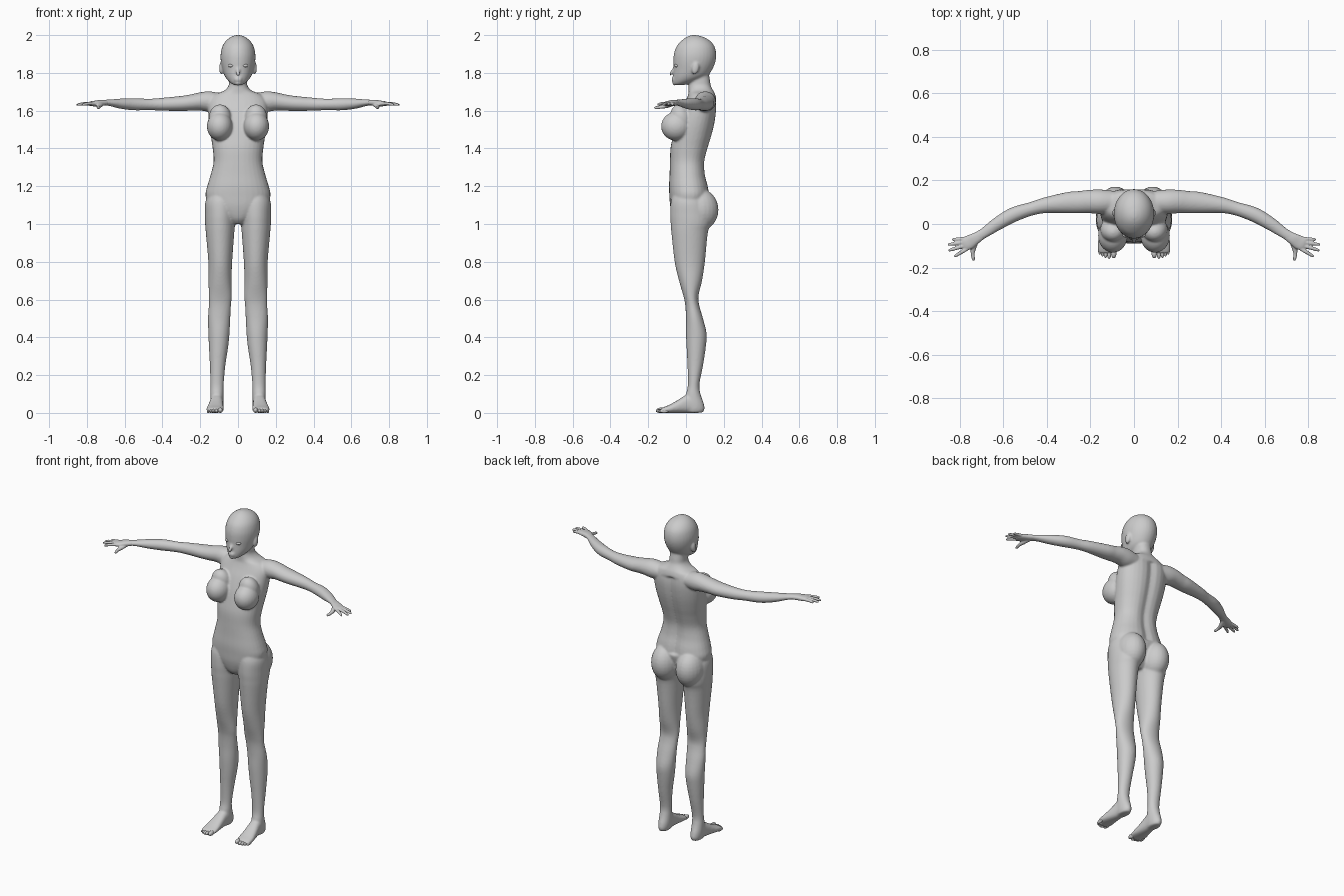
import bpy, bmesh, math
from mathutils import Vector, Matrix


def spline(rows, sub=4):
    # Catmull-Rom through rows of numbers
    out = []
    for i in range(len(rows) - 1):
        a, b, c, d = (rows[max(i - 1, 0)], rows[i], rows[i + 1], rows[min(i + 2, len(rows) - 1)])
        for k in range(sub):
            t = k / sub
            out.append([0.5 * (2 * q + (r - p) * t + (2 * p - 5 * q + 4 * r - s) * t * t
                               + (3 * q - p - 3 * r + s) * t ** 3) for p, q, r, s in zip(a, b, c, d)])
    return out + [list(rows[-1])]


def loft(bm, rows, upright=False, n=32, power=2.0):
    # rows: centre x, y, z, half width, half height of each oval ring
    rows = spline(rows)
    rings = []
    for i, (x, y, z, a, b) in enumerate(rows):
        if upright:
            u, v = Vector((1, 0, 0)), Vector((0, 1, 0))
        else:
            t = Vector(rows[min(i + 1, len(rows) - 1)][:3]) - Vector(rows[max(i - 1, 0)][:3])
            u, v = Vector((t.y, -t.x, 0)).normalized(), Vector((0, 0, 1))
        ring = []
        for k in range(n):
            c, s = math.cos(2 * math.pi * k / n), math.sin(2 * math.pi * k / n)
            c = math.copysign(abs(c) ** (2 / power), c)
            s = math.copysign(abs(s) ** (2 / power), s)
            ring.append(bm.verts.new(Vector((x, y, z)) + u * max(a, .001) * c + v * max(b, .001) * s))
        rings.append(ring)
    for r, q in zip(rings, rings[1:]):
        for k in range(n):
            bm.faces.new((r[k], r[(k + 1) % n], q[(k + 1) % n], q[k]))
    bm.faces.new(rings[0])
    bm.faces.new(rings[-1])
    return [v for r in rings for v in r]


def column(bm, rows, power=2.0):
    # rows: z, centre x, half width, front y, back y
    return loft(bm, [(cx, (f + k) / 2, z, w, (k - f) / 2) for z, cx, w, f, k in rows], True, power=power)


def ball(bm, centre, radii, tilt=0.0):
    m = Matrix.Translation(centre) @ Matrix.Rotation(tilt, 4, 'X') @ Matrix.Diagonal((*radii, 1))
    bmesh.ops.create_uvsphere(bm, u_segments=24, v_segments=16, radius=1, matrix=m)


def mirror(bm):
    dup = bmesh.ops.duplicate(bm, geom=bm.verts[:] + bm.edges[:] + bm.faces[:])['geom']
    for v in dup:
        if isinstance(v, bmesh.types.BMVert):
            v.co.x *= -1


def finish(bm, name, voxel=0, smooth=0):
    bmesh.ops.recalc_face_normals(bm, faces=bm.faces[:])
    for f in bm.faces:
        f.smooth = True
    me = bpy.data.meshes.new(name)
    bm.to_mesh(me)
    bm.free()
    ob = bpy.data.objects.new(name, me)
    bpy.context.collection.objects.link(ob)
    if voxel:
        m = ob.modifiers.new("fuse", 'REMESH')
        m.mode, m.voxel_size, m.use_smooth_shade = 'VOXEL', voxel, True
        m = ob.modifiers.new("soften", 'SMOOTH')
        m.factor, m.iterations = 0.5, smooth
    return ob


body = bmesh.new()
# legs
column(body, [(1.18, .085, .06, -.06, .08), (1.12, .092, .08, -.08, .11), (1.05, .094, .081, -.084, .13),
              (1.0, .095, .079, -.081, .13), (.95, .095, .075, -.077, .115), (.8, .094, .063, -.06, .10),
              (.7, .095, .061, -.037, .085), (.62, .094, .061, -.014, .066), (.57, .096, .059, -.004, .07),
              (.5, .1, .059, 0, .09), (.42, .101, .056, 0, .109), (.35, .103, .051, .003, .105),
              (.25, .108, .041, .008, .09), (.15, .111, .035, .01, .071), (.1, .112, .035, 0, .077),
              (.05, .112, .035, -.01, .094), (.02, .112, .032, -.01, .098), (.002, .112, .026, 0, .088)])
# feet
loft(body, [(x, y, h / 2, w, h / 2) for y, x, w, h in
            ((.07, .112, .028, .05), (.03, .112, .034, .1), (0, .114, .035, .095), (-.05, .118, .041, .064),
             (-.09, .121, .046, .042), (-.12, .122, .044, .03), (-.135, .122, .038, .022))], power=2.4)
# buttocks and breasts
ball(body, (.085, .07, 1.075), (.082, .102, .112))
ball(body, (.097, -.052, 1.517), (.068, .08, .076))
ball(body, (.095, -.025, 1.56), (.06, .055, .075), .35)
# arms
loft(body, [(.08, .10, 1.645, .05, .045), (.15, .102, 1.648, .056, .054), (.2, .103, 1.649, .054, .048),
            (.25, .1, 1.643, .051, .043), (.3, .098, 1.638, .049, .04), (.4, .087, 1.634, .037, .034),
            (.47, .07, 1.633, .031, .03), (.55, .044, 1.634, .034, .032), (.62, .005, 1.637, .031, .027),
            (.68, -.036, 1.642, .025, .017), (.71, -.055, 1.643, .024, .015), (.74, -.072, 1.641, .026, .015)])
# ears
ball(body, (.088, .05, 1.825), (.012, .019, .034), -.2)
mirror(body)

# torso and neck, with a groove along the spine
torso = column(body, [(1.0, 0, .04, -.04, .06), (1.03, 0, .08, -.066, .09), (1.09, 0, .15, -.083, .11),
                      (1.15, 0, .172, -.088, .125), (1.2, 0, .163, -.09, .12), (1.26, 0, .145, -.087, .106),
                      (1.33, 0, .129, -.085, .103), (1.4, 0, .134, -.082, .12), (1.46, 0, .143, -.07, .138),
                      (1.53, 0, .153, -.052, .155), (1.6, 0, .158, -.026, .164), (1.65, 0, .155, -.002, .162),
                      (1.685, 0, .125, .012, .155), (1.705, 0, .075, .014, .145), (1.73, 0, .051, .014, .132),
                      (1.76, 0, .047, .018, .127), (1.8, 0, .045, .03, .12)], 2.25)
for v in torso:
    if v.co.y > .05 and 1.15 < v.co.z < 1.66:
        v.co.y -= .016 * math.exp(-(v.co.x / .03) ** 2)
# head
column(body, [(1.735, 0, .018, -.06, -.02), (1.743, 0, .034, -.068, .02), (1.76, 0, .054, -.068, .07),
              (1.785, 0, .071, -.068, .115), (1.82, 0, .083, -.066, .14), (1.86, 0, .091, -.067, .156),
              (1.9, 0, .092, -.064, .16), (1.94, 0, .083, -.05, .151), (1.97, 0, .064, -.024, .127),
              (1.99, 0, .038, .003, .093), (2.0, 0, .01, .03, .055)])
# nose, lips and chin
loft(body, [(0, -.058, 1.845, .008, .008), (0, -.07, 1.815, .009, .01), (0, -.083, 1.795, .014, .011),
            (0, -.086, 1.788, .008, .006)])
for z in (1.761, 1.77):
    ball(body, (0, -.067, z), (.022, .01, .006))
ball(body, (0, -.06, 1.746), (.018, .013, .013))
finish(body, "body", .006, 5)

# hands
hands = bmesh.new()
loft(hands, [(.70, -.05, 1.643, .022, .014), (.73, -.068, 1.641, .027, .016), (.755, -.083, 1.638, .032, .015),
             (.775, -.092, 1.637, .031, .013), (.788, -.098, 1.636, .026, .009)], power=2.3)
for (bx, by), (tx, ty) in (((.768, -.067), (.835, -.072)), ((.772, -.083), (.855, -.095)),
                           ((.768, -.097), (.852, -.122)), ((.76, -.11), (.825, -.15))):
    loft(hands, [(bx + (tx - bx) * t, by + (ty - by) * t, 1.637 + .006 * t - .012 * t * t, r, r)
                 for t, r in ((0, .009), (.4, .0088), (.8, .0075), (.96, .0055), (1, .003))], n=14)
loft(hands, [(.72, -.068, 1.636, .012, .012), (.734, -.1, 1.626, .014, .012), (.74, -.135, 1.619, .009, .009),
             (.737, -.158, 1.616, .008, .008), (.735, -.168, 1.615, .004, .004)], n=14)
mirror(hands)
finish(hands, "hands", .0035, 2)

# toes
toes = bmesh.new()
for x, y, r in ((.093, -.133, .014), (.114, -.136, .0105), (.13, -.132, .01), (.144, -.125, .0095), (.157, -.116, .009)):
    ball(toes, (x, y, r), (r * .9, .024, r))
mirror(toes)
finish(toes, "toes")

# eyes
eyes = bmesh.new()
ball(eyes, (.036, -.049, 1.838), (.018, .013, .009))
mirror(eyes)
finish(eyes, "eyes")
